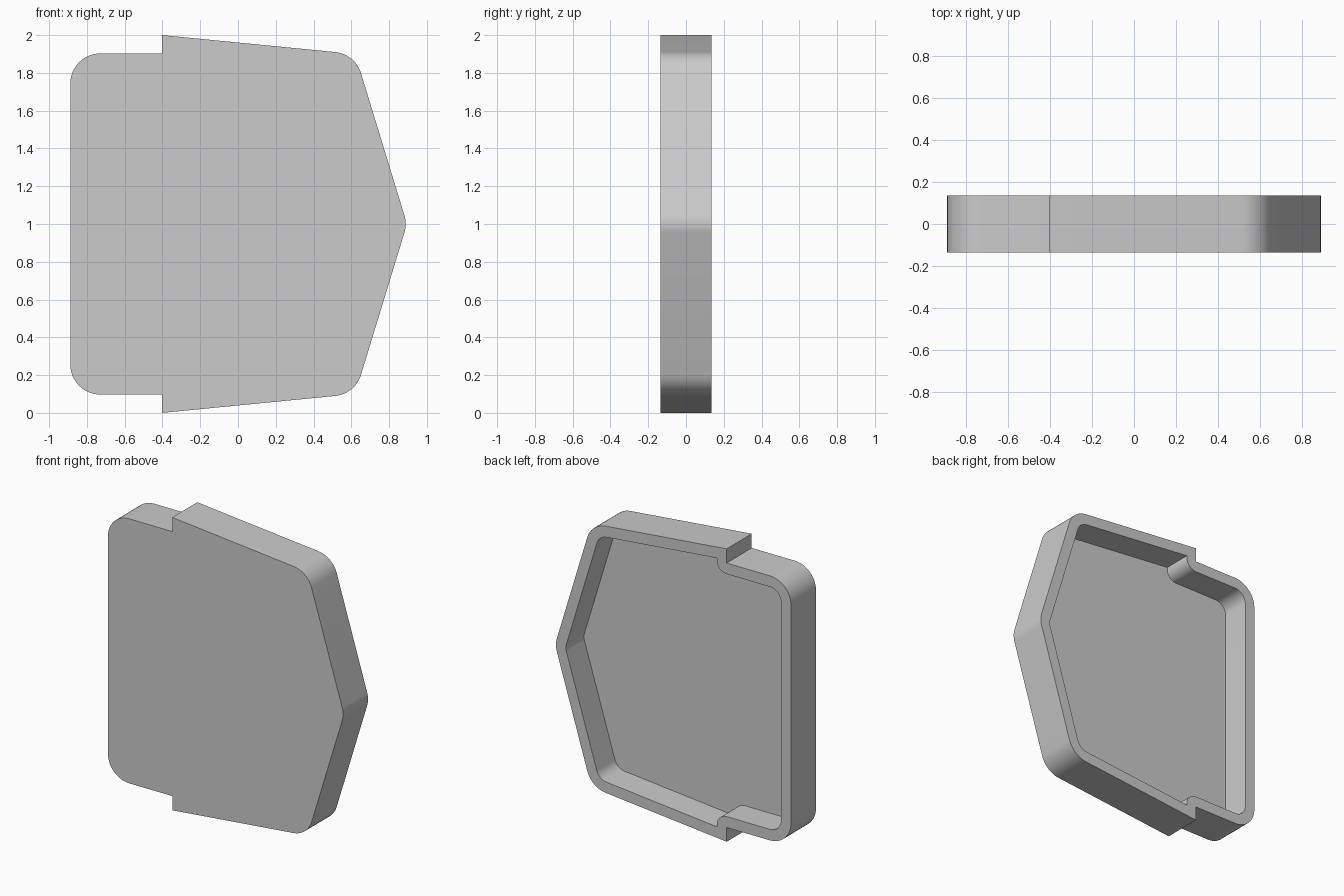
import bpy, bmesh, math
from mathutils import Vector

cube = bpy.data.objects.get("Cube")
if cube:
    bpy.data.objects.remove(cube, do_unlink=True)

WALL = 0.075          # wall and plate thickness
FRONT, BACK = -0.135, 0.135
R = 0.16              # outer corner radius
STEPS = 12


def offset_corners(corners, t):
    """Move a counter-clockwise outline inward by t, adapting its radii."""
    out = []
    n = len(corners)
    for i, (p, r) in enumerate(corners):
        a = (p - corners[i - 1][0]).normalized()
        b = (corners[(i + 1) % n][0] - p).normalized()
        na, nb = Vector((-a.y, a.x)), Vector((-b.y, b.x))
        q = p + (na + nb) * (t / (1 + na.dot(nb)))
        convex = a.x * b.y - a.y * b.x > 0
        out.append((q, max(r - t, 0) if convex else r + t))
    return out


def rounded(corners):
    """Turn corners with radii into outline points."""
    pts = []
    n = len(corners)
    for i, (p, r) in enumerate(corners):
        if r < 1e-4:
            pts.append(p)
            continue
        u = (corners[i - 1][0] - p).normalized()
        v = (corners[(i + 1) % n][0] - p).normalized()
        half = u.angle(v) / 2
        centre = p + (u + v).normalized() * (r / math.sin(half))
        start = p + u * (r / math.tan(half)) - centre
        end = p + v * (r / math.tan(half)) - centre
        sweep = start.angle(end)
        for k in range(STEPS + 1):
            f = k / STEPS
            d = start * math.sin((1 - f) * sweep) + end * math.sin(f * sweep)
            pts.append(centre + d / math.sin(sweep))
    return pts


def ring(bm, pts, y):
    return [bm.verts.new((p.x, y, p.y)) for p in pts]


def bridge(bm, a, b):
    for i in range(len(a)):
        bm.faces.new((a[i - 1], a[i], b[i], b[i - 1]))


# Lower half of the outline, mirrored about z = 1 to make the upper half
lower = [(-0.888, 0.097, R), (-0.402, 0.097, 0), (-0.402, 0, 0), (0.62, 0.1, R)]
upper = [(x, 2 - z, r) for x, z, r in reversed(lower)]
outer = [(Vector((x, z)), r) for x, z, r in lower + [(0.895, 1, R)] + upper]
outer_pts = rounded(outer)
inner_pts = rounded(offset_corners(outer, WALL))

# Shallow tray: front plate, outer wall, rim, inner wall, floor
bm = bmesh.new()
plate = ring(bm, outer_pts, FRONT)
rim_out = ring(bm, outer_pts, BACK)
rim_in = ring(bm, inner_pts, BACK)
floor = ring(bm, inner_pts, FRONT + WALL)
bm.faces.new(plate)
bm.faces.new(floor)
bridge(bm, plate, rim_out)
bridge(bm, rim_in, floor)
edges = [bm.edges.get((loop[i - 1], loop[i]))
         for loop in (rim_out, rim_in) for i in range(len(loop))]
bmesh.ops.triangle_fill(bm, use_beauty=True, edges=edges)
bmesh.ops.recalc_face_normals(bm, faces=bm.faces)
mesh = bpy.data.meshes.new("tray_cover")
bm.to_mesh(mesh)
bm.free()

tray = bpy.data.objects.new("tray_cover", mesh)
bpy.context.collection.objects.link(tray)

grey = bpy.data.materials.new("light_grey")
grey.use_nodes = True
colour = (0.6, 0.6, 0.6, 1)
grey.diffuse_color = colour
grey.node_tree.nodes["Principled BSDF"].inputs["Base Color"].default_value = colour
mesh.materials.append(grey)

bpy.ops.object.select_all(action="DESELECT")
tray.select_set(True)
bpy.context.view_layer.objects.active = tray
bpy.ops.object.shade_smooth_by_angle(angle=math.radians(30))
